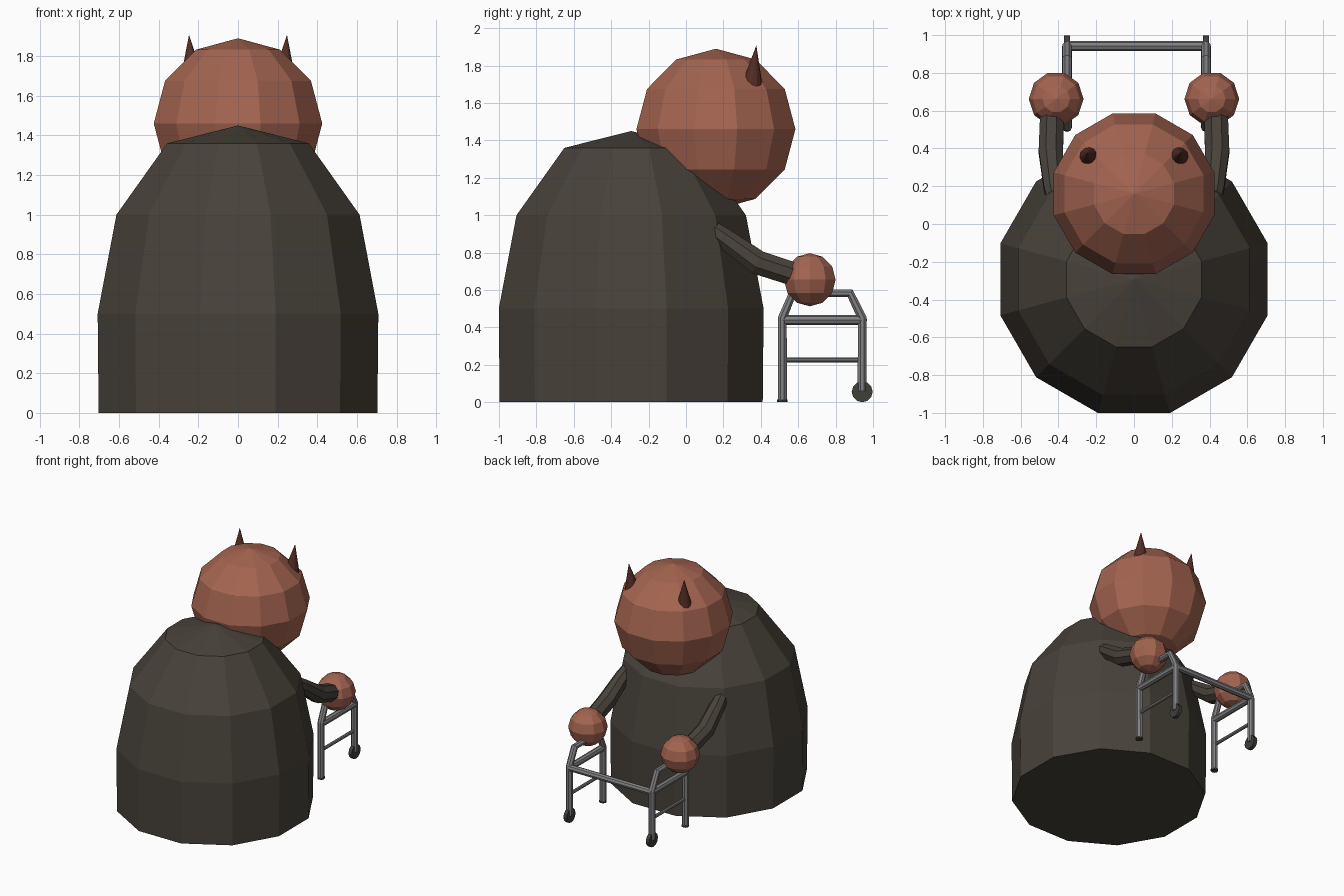
import bpy, bmesh, math
from mathutils import Vector, Matrix

if "Cube" in bpy.data.objects:
    bpy.data.objects.remove(bpy.data.objects["Cube"])


def material(name, rgb):
    lin = [((c / 255 + 0.055) / 1.055) ** 2.4 for c in rgb]
    m = bpy.data.materials.new(name)
    m.diffuse_color = (*lin, 1)
    m.use_nodes = True
    m.node_tree.nodes["Principled BSDF"].inputs["Base Color"].default_value = m.diffuse_color
    return m


SKIN = material("reddish skin", (164, 100, 80))
CLOTH = material("dark cloth", (72, 66, 58))
HORN = material("dark horn", (84, 44, 36))
METAL = material("grey metal", (130, 130, 133))
RUBBER = material("dark rubber", (64, 62, 56))


def finish(name, bm, mat):
    bmesh.ops.recalc_face_normals(bm, faces=bm.faces)
    me = bpy.data.meshes.new(name)
    bm.to_mesh(me)
    bm.free()
    me.materials.append(mat)
    ob = bpy.data.objects.new(name, me)
    bpy.context.collection.objects.link(ob)
    return ob


def ball(name, centre, r, rz, segs, rings, mat):
    bm = bmesh.new()
    bmesh.ops.create_uvsphere(bm, u_segments=segs, v_segments=rings, radius=1)
    m = (Matrix.Translation(centre) @ Matrix.Diagonal((r, r, rz, 1))
         @ Matrix.Rotation(math.pi / segs, 4, 'Z'))
    bmesh.ops.transform(bm, matrix=m, verts=bm.verts)
    return finish(name, bm, mat)


def rod(name, a, b, r1, r2, segs, mat):
    """Cylinder or cone running from a to b."""
    a, b = Vector(a), Vector(b)
    bm = bmesh.new()
    bmesh.ops.create_cone(bm, cap_ends=True, segments=segs, radius1=r1,
                          radius2=r2, depth=(b - a).length)
    rot = (b - a).to_track_quat('Z', 'Y').to_matrix().to_4x4()
    m = Matrix.Translation((a + b) / 2) @ rot
    bmesh.ops.transform(bm, matrix=m, verts=bm.verts)
    return finish(name, bm, mat)


def tube(name, pts, radii, mat, segs=8):
    """Bent tube with a mitred ring at every point."""
    bm = bmesh.new()
    pts = [Vector(p) for p in pts]
    rings = []
    for i, p in enumerate(pts):
        d_in = (p - pts[max(i - 1, 0)]).normalized()
        d_out = (pts[min(i + 1, len(pts) - 1)] - p).normalized()
        d = (d_in + d_out).normalized()
        side = d.cross(Vector((1, 0, 0))).normalized()
        other = d.cross(side)
        rings.append([bm.verts.new(p + radii[i] * (
            side * math.cos(t) + other * math.sin(t)))
            for t in (2 * math.pi * (k + 0.5) / segs for k in range(segs))])
    for r0, r1 in zip(rings, rings[1:]):
        for k in range(segs):
            j = (k + 1) % segs
            bm.faces.new((r0[k], r0[j], r1[j], r1[k]))
    bm.faces.new(rings[0])
    bm.faces.new(rings[-1])
    return finish(name, bm, mat)


# Robed body: twelve-sided lathe with a shallow pointed top
bm = bmesh.new()
rings = []
for r, z in ((0.728, 0), (0.733, 0.5), (0.635, 1.0), (0.37, 1.36)):
    rings.append([bm.verts.new((r * math.cos(math.radians(15 + 30 * k)),
                                -0.293 + r * math.sin(math.radians(15 + 30 * k)), z))
                  for k in range(12)])
apex = bm.verts.new((0, -0.293, 1.45))
for r0, r1 in zip(rings, rings[1:]):
    for k in range(12):
        j = (k + 1) % 12
        bm.faces.new((r0[k], r0[j], r1[j], r1[k]))
for k in range(12):
    bm.faces.new((rings[-1][k], rings[-1][(k + 1) % 12], apex))
bm.faces.new(rings[0])
finish("body", bm, CLOTH)

# Head
ball("head", (0, 0.16, 1.46), 0.44, 0.43, 12, 6, SKIN)

for s, label in ((-1, "left"), (1, "right")):
    # Horns, arms and hands
    rod(f"{label}_horn", (s * 0.232, 0.352, 1.68), (s * 0.247, 0.376, 1.908),
        0.06, 0, 12, HORN)
    tube(f"{label}_arm",
         [(s * 0.415, 0.13, 0.93), (s * 0.425, 0.20, 0.88), (s * 0.44, 0.385, 0.747),
          (s * 0.435, 0.56, 0.69), (s * 0.42, 0.64, 0.665)],
         [0.05, 0.058, 0.07, 0.068, 0.06], CLOTH)
    ball(f"{label}_hand", (s * 0.412, 0.662, 0.655), 0.145, 0.142, 10, 6, SKIN)

    # Walking frame side: legs, grip, rails, foot and wheel
    x = s * 0.368 + 0.013
    tube(f"{label}_frame",
         [(x, 0.515, 0.012), (x, 0.515, 0.45), (x, 0.57, 0.582),
          (x, 0.878, 0.582), (x, 0.942, 0.45), (x, 0.942, 0.06)],
         [0.026] * 6, METAL)
    rod(f"{label}_upper_rail", (x, 0.515, 0.44), (x, 0.942, 0.44), 0.026, 0.026, 8, METAL)
    rod(f"{label}_lower_rail", (x, 0.515, 0.226), (x, 0.942, 0.226), 0.013, 0.013, 8, METAL)
    rod(f"{label}_foot", (x, 0.515, 0), (x, 0.515, 0.015), 0.028, 0.028, 8, RUBBER)
    rod(f"{label}_wheel", (x - 0.015, 0.942, 0.056), (x + 0.015, 0.942, 0.056),
        0.056, 0.056, 12, RUBBER)

# Crossbar joining the two frame sides
rod("crossbar", (-0.355, 0.943, 0.44), (0.381, 0.943, 0.44), 0.026, 0.026, 8, METAL)
